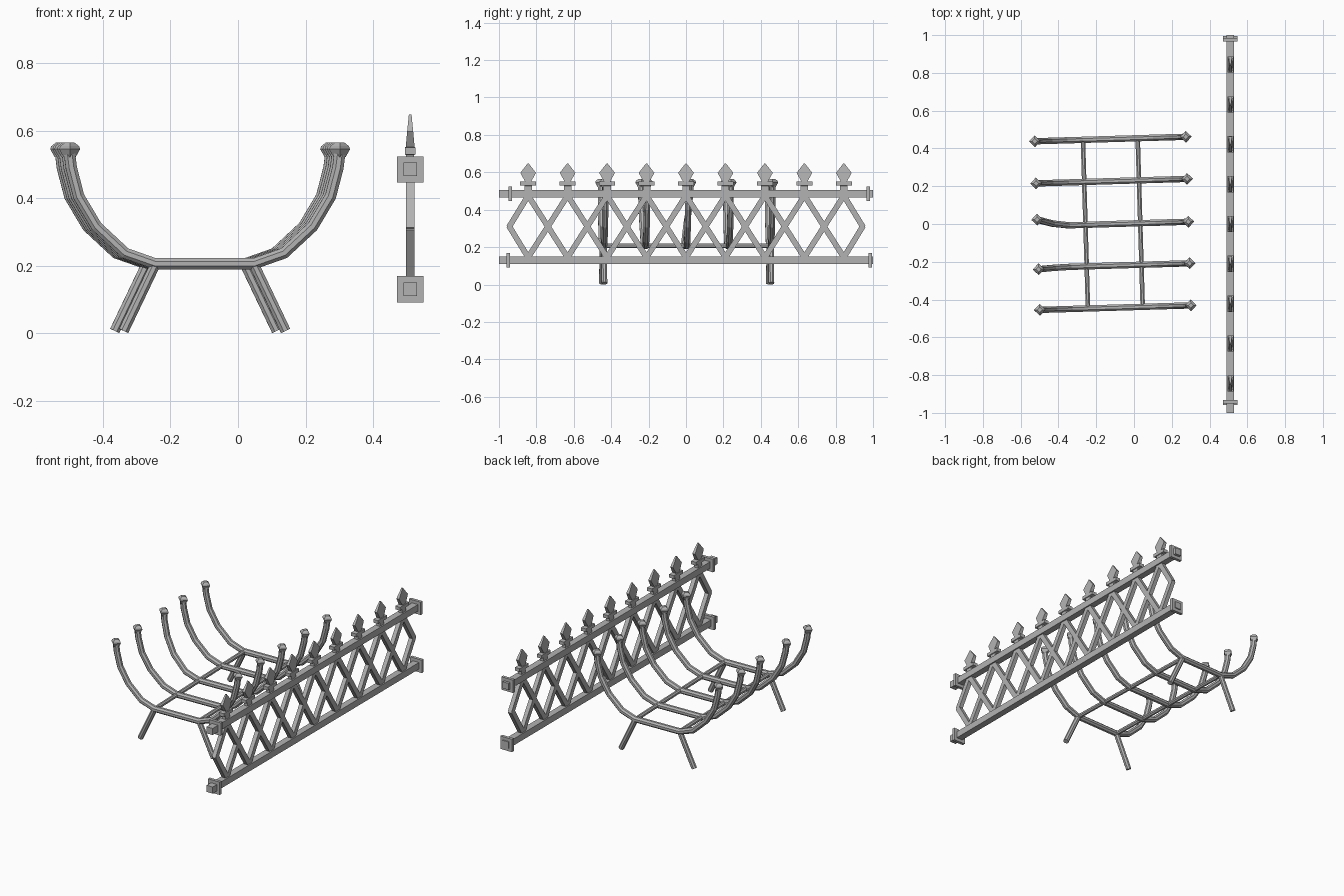
import bpy, bmesh, math
from mathutils import Vector, Matrix

cube = bpy.data.objects.get("Cube")
if cube:
    bpy.data.objects.remove(cube)

iron = bpy.data.materials.new("grey iron")
iron.use_nodes = True
COLOUR = (0.45, 0.45, 0.45, 1)
iron.diffuse_color = COLOUR
iron.node_tree.nodes["Principled BSDF"].inputs["Base Color"].default_value = COLOUR


def finish(bm, name):
    bmesh.ops.recalc_face_normals(bm, faces=bm.faces)
    mesh = bpy.data.meshes.new(name)
    bm.to_mesh(mesh)
    bm.free()
    mesh.materials.append(iron)
    obj = bpy.data.objects.new(name, mesh)
    bpy.context.collection.objects.link(obj)
    return obj


def loft(name, rings):
    """Skin a closed solid through equal-sized rings of points."""
    bm = bmesh.new()
    loops = [[bm.verts.new(p) for p in ring] for ring in rings]
    n = len(loops[0])
    for a, b in zip(loops, loops[1:]):
        for i in range(n):
            j = (i + 1) % n
            bm.faces.new((a[i], a[j], b[j], b[i]))
    bm.faces.new(loops[0])
    bm.faces.new(loops[-1])
    return finish(bm, name)


def rod(name, path, radius, side, sides=8):
    """Sweep a round section along a path; side is roughly across the path."""
    path = [Vector(p) for p in path]
    rings = []
    for i, p in enumerate(path):
        t = (path[min(i + 1, len(path) - 1)] - path[max(i - 1, 0)]).normalized()
        u = Vector(side)
        u = (u - t * u.dot(t)).normalized()
        v = t.cross(u)
        rings.append([p + radius * (math.cos(a) * u + math.sin(a) * v)
                      for a in (math.tau * (k + 0.5) / sides for k in range(sides))])
    return loft(name, rings)


def box(name, centre, size, tilt=0):
    bm = bmesh.new()
    bmesh.ops.create_cube(bm, size=1, matrix=Matrix.Translation(centre)
                          @ Matrix.Rotation(tilt, 4, 'X') @ Matrix.Diagonal((*size, 1)))
    return finish(bm, name)


# ---- Fence: rails with square end collars
FX = 0.51
for level, z, ends in (("top", 0.485, (-0.94, 0.975)), ("bottom", 0.13, (-0.95, 0.985))):
    box(level + "_rail", (FX, 0, z), (0.04, 2, 0.04))
    for y in ends:
        box(level + "_rail_collar", (FX, y, z), (0.078, 0.018, 0.078))

# ---- Fence: crossed lattice bars
LOW, HIGH, STEP, COUNT = 0.145, 0.475, 0.211, 9
MID = (LOW + HIGH) / 2


def lattice_bar(y0, z0, y1, z1):
    dy, dz = y1 - y0, z1 - z0
    box("lattice_bar", (FX, (y0 + y1) / 2, (z0 + z1) / 2),
        (0.025, math.hypot(dy, dz) + 0.01, 0.03), math.atan2(dz, dy))


posts = [(k - (COUNT - 1) / 2) * STEP for k in range(COUNT)]
for a, b in zip(posts, posts[1:]):
    lattice_bar(a, LOW, b, HIGH)
    lattice_bar(a, HIGH, b, LOW)
for s in (-1, 1):
    for z in (LOW, HIGH):
        lattice_bar(s * posts[-1], z, s * (posts[-1] + STEP / 2 - 0.005), MID)

# ---- Fence: spear finials, as (height, half width, half depth)
SPEAR = [(0.5, 0.02, 0.012), (0.528, 0.02, 0.012), (0.53, 0.043, 0.016),
         (0.55, 0.043, 0.016), (0.552, 0.017, 0.013), (0.597, 0.042, 0.009),
         (0.648, 0.002, 0.004)]
for y in posts:
    loft("spear_finial", [[(FX + i * d, y + j * w, z) for i, j in
                           ((-1, -1), (1, -1), (1, 1), (-1, 1))] for z, w, d in SPEAR])

# ---- Log grate, built straight and then turned slightly
grate = []
ARM = [(0.147, 0.206), (0.235, 0.237), (0.32, 0.316), (0.373, 0.405),
       (0.395, 0.49), (0.4, 0.53)]
KNOB = [(0.522, 0.018), (0.545, 0.031), (0.554, 0.028), (0.565, 0.014)]
ROWS = [(0.45, 0), (0.227, 0), (0, 0.035), (-0.22, -0.008), (-0.443, 0)]

for y, bend in ROWS:
    # the left-hand arm of some bars is bent sideways
    left = [(-x, y + bend * min(1, max(0, (x - 0.28) / 0.12)), z) for x, z in ARM]
    right = [(x, y, z) for x, z in ARM]
    grate.append(rod("cradle_bar", left[::-1] + right, 0.018, (0, 1, 0)))
    for tip in (left[-1], right[-1]):
        grate.append(loft("cradle_knob", [
            [(tip[0] + r * math.cos(k * math.pi / 2), tip[1] + r * math.sin(k * math.pi / 2), z)
             for k in range(4)] for z, r in KNOB]))

for s in (-1, 1):
    grate.append(rod("cross_bar", [(s * 0.145, -0.443, 0.206), (s * 0.145, 0.45, 0.206)],
                     0.013, (1, 0, 0)))
    for y in (ROWS[0][0], ROWS[-1][0]):
        grate.append(rod("grate_leg", [(s * 0.145, y, 0.206), (s * 0.24, y, 0.007)],
                         0.016, (0, 1, 0)))

for part in grate:
    part.matrix_world = Matrix.Translation((-0.112, 0, 0)) @ Matrix.Rotation(math.radians(1.7), 4, 'Z')
